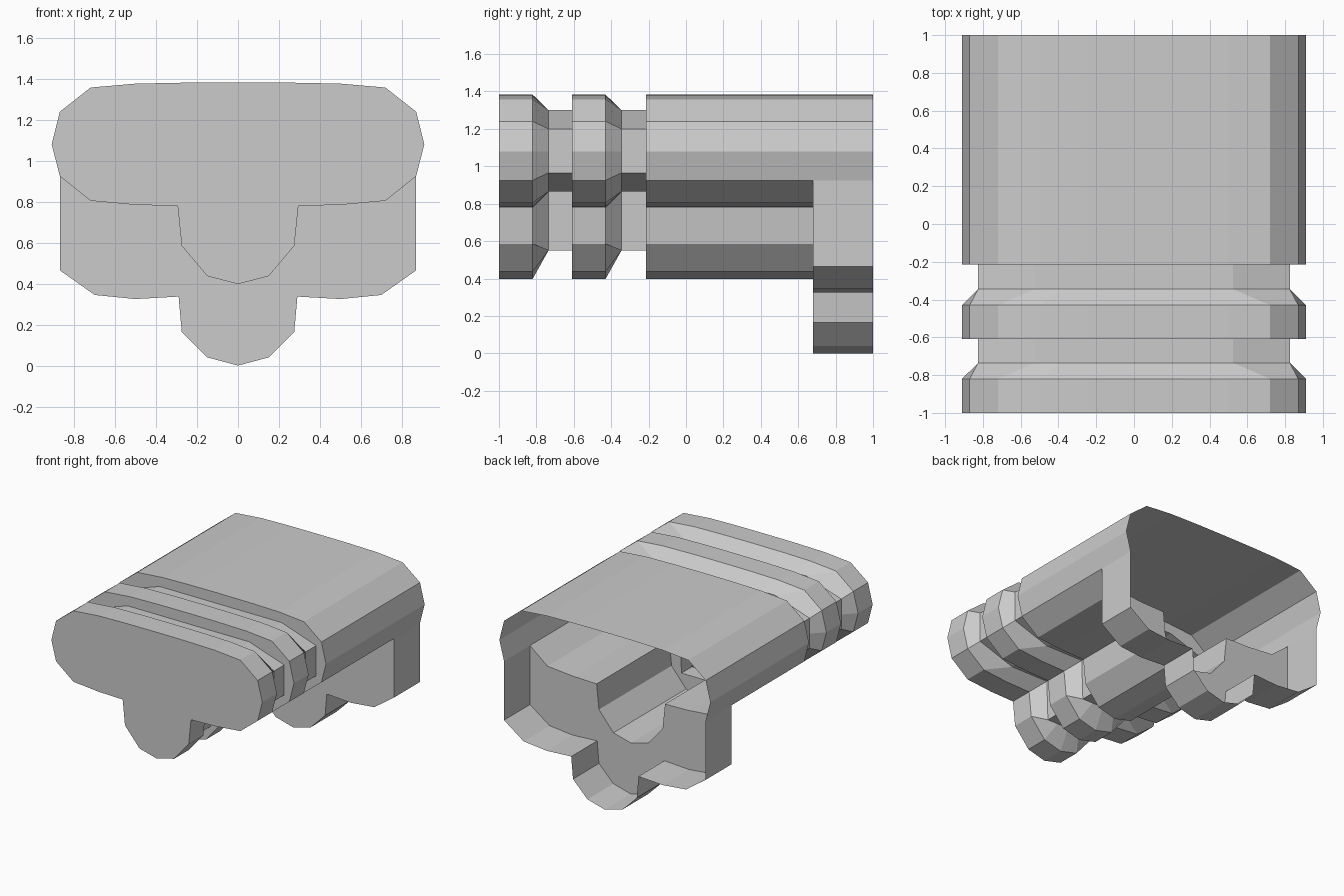
import bpy, bmesh

if "Cube" in bpy.data.objects:
    bpy.data.objects.remove(bpy.data.objects["Cube"])

# Half profiles (x, z), running from top centre to bottom centre
FULL = [(0, 1.383), (0.25, 1.382), (0.5, 1.377), (0.72, 1.358), (0.87, 1.24),
        (0.91, 1.08), (0.87, 0.925), (0.72, 0.805), (0.5, 0.785), (0.295, 0.78),
        (0.275, 0.585), (0.15, 0.437), (0, 0.398)]
RECESS = [(0, 1.3), (0.2, 1.3), (0.38, 1.3), (0.525, 1.3), (0.825, 1.2),
          (0.825, 1.08), (0.825, 0.965), (0.525, 0.865), (0.38, 0.865), (0.2, 0.865),
          (0.19, 0.55), (0.1, 0.55), (0, 0.55)]
SKIRT = [(0.87, 0.925), (0.87, 0.465), (0.7, 0.345), (0.5, 0.325), (0.29, 0.337),
         (0.275, 0.165), (0.15, 0.04), (0, 0)]
SIDE = 6          # index of the profile point where the skirt starts
LIP = 0.68        # front plane of the skirt


def mirror(half):
    """Chain from one side to the other through the centre point at the end."""
    return half + [(-x, z) for x, z in half[-2::-1]]


def verts(bm, pts, y):
    return [bm.verts.new((x, y, z)) for x, z in pts]


def bridge(bm, a, b, closed=False):
    n = len(a)
    for i in range(n if closed else n - 1):
        j = (i + 1) % n
        bm.faces.new((a[i], a[j], b[j], b[i]))


bm = bmesh.new()
full = mirror(FULL)[:-1]
recess = mirror(RECESS)[:-1]

# Ribbed body: two raised bands with chamfers and grooves, then the long sleeve
stations = [(-1, full), (-0.82, full), (-0.735, recess), (-0.61, recess),
            (-0.61, full), (-0.43, full), (-0.345, recess), (-0.215, recess),
            (-0.215, full), (LIP, full)]
rings = [verts(bm, pts, y) for y, pts in stations]
for a, b in zip(rings, rings[1:]):
    bridge(bm, a, b, True)

# Front cap
bm.faces.new(rings[0])

# Upper roof continuing to the open rear end
roof = mirror(FULL[SIDE::-1])
bridge(bm, verts(bm, roof, LIP), verts(bm, roof, 1))

# Dropped skirt around the rear opening, open at the back
skirt = mirror(SKIRT)
bridge(bm, verts(bm, skirt, LIP), verts(bm, skirt, 1))

# Step plate joining the body underside to the skirt
under = mirror(FULL[SIDE:])
bm.faces.new(verts(bm, under + skirt[-2:0:-1], LIP))

# Weld, and point normals outward
bmesh.ops.remove_doubles(bm, verts=bm.verts, dist=0.0005)
bmesh.ops.recalc_face_normals(bm, faces=bm.faces)
bm.normal_update()
front = min(bm.faces, key=lambda f: f.calc_center_median().y)
if front.normal.y > 0:
    bmesh.ops.reverse_faces(bm, faces=bm.faces)

mesh = bpy.data.meshes.new("ribbed_shell")
bm.to_mesh(mesh)
bm.free()
bpy.context.collection.objects.link(bpy.data.objects.new("ribbed_shell", mesh))
